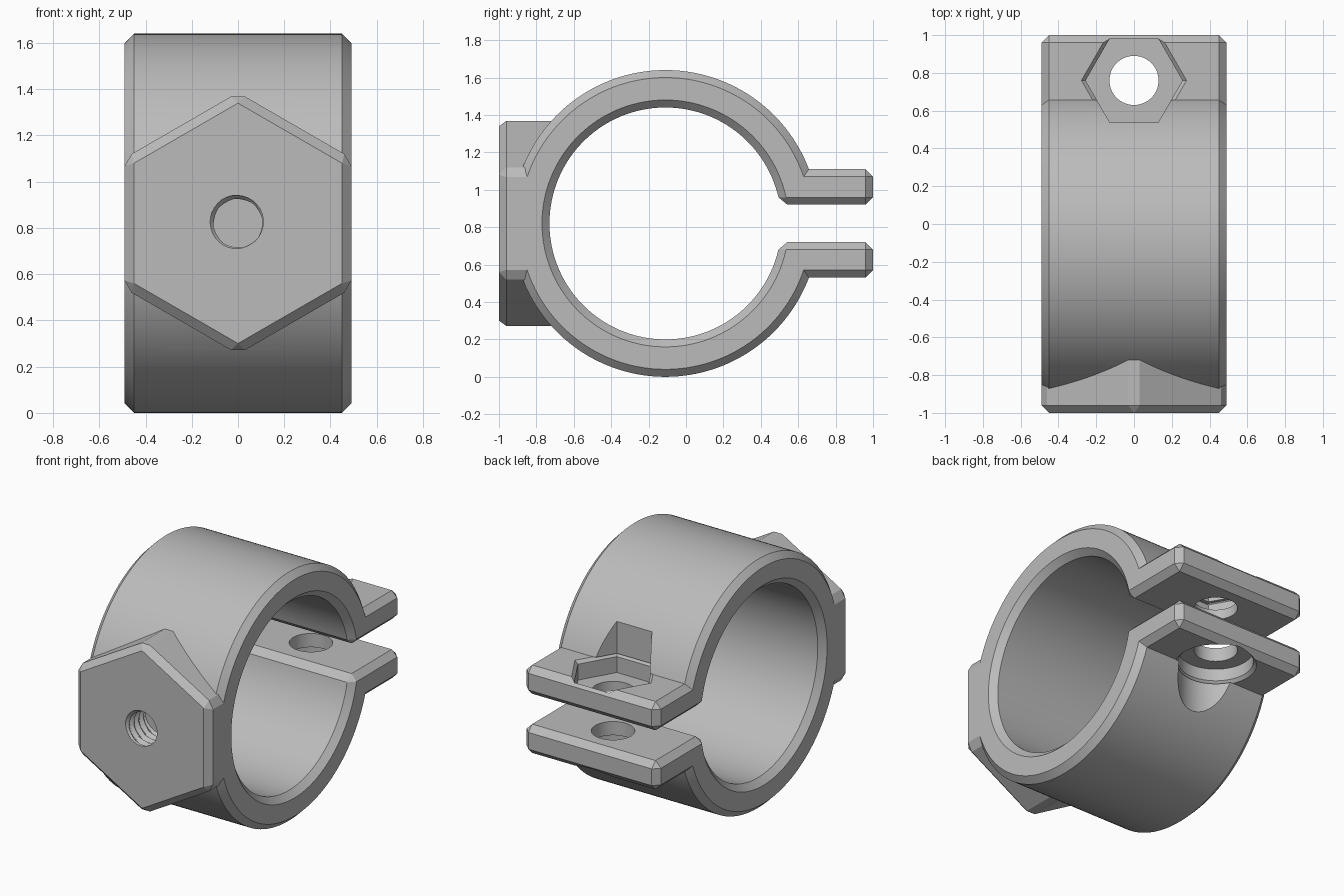
import bpy, bmesh, math

if "Cube" in bpy.data.objects:
    bpy.data.objects.remove(bpy.data.objects["Cube"])

CY, CZ = -0.11, 0.82          # ring axis (runs along x)
W, C = 0.49, 0.04             # half width and chamfer size
grey = bpy.data.materials.new("mid_grey")
grey.diffuse_color = (0.5, 0.5, 0.5, 1)
grey.use_nodes = True
grey.node_tree.nodes["Principled BSDF"].inputs["Base Color"].default_value = grey.diffuse_color


def loft(name, sections):
    """Solid skin through equal-length loops of points, capped at both ends."""
    bm = bmesh.new()
    loops = [[bm.verts.new(p) for p in s] for s in sections]
    n = len(loops[0])
    for a, b in zip(loops, loops[1:]):
        for i in range(n):
            j = (i + 1) % n
            bm.faces.new((a[i], a[j], b[j], b[i]))
    bm.faces.new(loops[0][::-1])
    bm.faces.new(loops[-1])
    bmesh.ops.remove_doubles(bm, verts=bm.verts, dist=1e-5)
    bmesh.ops.recalc_face_normals(bm, faces=bm.faces)
    me = bpy.data.meshes.new(name)
    bm.to_mesh(me)
    bm.free()
    ob = bpy.data.objects.new(name, me)
    me.materials.append(grey)
    bpy.context.collection.objects.link(ob)
    return ob


def combine(ob, other, op):
    """Apply a boolean and discard the helper."""
    bpy.context.view_layer.objects.active = ob
    m = ob.modifiers.new(op, 'BOOLEAN')
    m.operation, m.solver, m.object = op, 'EXACT', other
    bpy.ops.object.modifier_apply(modifier=m.name)
    bpy.data.objects.remove(other)


def arc(r, a0, a1, n=72):
    return [(CY + r * math.cos(a0 + (a1 - a0) * i / n),
             CZ + r * math.sin(a0 + (a1 - a0) * i / n)) for i in range(n + 1)]


def clamp_profile(d):
    """C-shaped outline with two tabs, shrunk by d; corners cut by C - d."""
    R, r, k = 0.82 - d, 0.62 + d, C - d
    top, bot, end = 1.11 - d, 0.92 + d, 1.0 - d
    half = arc(R, math.pi, math.asin((top - CZ) / R))
    half += [(end - k, top), (end, top - k), (end, bot + k), (end - k, bot)]
    y_in = CY + math.sqrt(r * r - (bot - CZ) ** 2)
    half.append((y_in + k, bot))
    half += arc(r, math.asin((bot + k - CZ) / r), math.pi)
    return half + [(y, 2 * CZ - z) for y, z in half[-2:0:-1]]


def hexagon(apothem, cut, turn):
    """Hexagon whose corners are cut back along the sides."""
    R = apothem / math.cos(math.pi / 6)
    p = [(R * math.cos(turn + i * math.pi / 3), R * math.sin(turn + i * math.pi / 3))
         for i in range(6)]
    t, out = cut / R, []
    for i in range(6):
        for q in (p[i - 1], p[(i + 1) % 6]):
            out.append(tuple(a + (b - a) * t for a, b in zip(p[i], q)))
    return out


def circle(r, n=64):
    return [(r * math.cos(2 * math.pi * i / n), r * math.sin(2 * math.pi * i / n))
            for i in range(n)]


def vertical(name, levels):
    """Solid around the bolt axis from (outline, height) pairs."""
    return loft(name, [[(x, 0.76 + y, z) for x, y in pts] for pts, z in levels])


# clamp ring with tabs, chamfered on both side faces
clamp = loft("ring_clamp", [[(x, y, z) for y, z in clamp_profile(d)]
                            for x, d in ((-W, C), (-W + C, 0), (W - C, 0), (W, C))])

# hexagonal boss on the front, hollowed to follow the bore
boss = loft("hex_boss", [[(x, y, CZ + z) for x, z in hexagon(a, cut, math.pi / 2)]
                         for y, a, cut in ((-0.7, W, 0.035), (-0.96, W, 0.035),
                                           (-1.0, W - C, 0))])
bore = loft("bore_cutter", [[(x, CY + y, CZ + z) for y, z in circle(0.70, 144)]
                            for x in (-1, 1)])
combine(boss, bore, 'DIFFERENCE')
combine(clamp, boss, 'UNION')

# bolt hole through both tabs
combine(clamp, vertical("bolt_cutter", [(circle(0.13), 0.3), (circle(0.13), 1.3)]),
        'DIFFERENCE')

# nut pocket above, with a small lead-in at the rim
h1, h2 = hexagon(0.222, 0, 0), hexagon(0.242, 0, 0)
combine(clamp, vertical("nut_cutter", [(h1, 0.985), (h1, 1.7)]), 'DIFFERENCE')
combine(clamp, vertical("nut_rim_cutter", [(h1, 1.09), (h2, 1.111)]), 'DIFFERENCE')

# round bolt head seat below
combine(clamp, vertical("head_cutter", [(circle(0.225), -0.1), (circle(0.225), 0.63)]),
        'DIFFERENCE')
combine(clamp, vertical("head_rim_cutter", [(circle(0.245), 0.529), (circle(0.225), 0.55)]),
        'DIFFERENCE')

# blind threaded hole in the boss
PITCH, SEG, STEP = 0.05, 32, 8


def thread_loop(y):
    pts = []
    for i in range(SEG):
        f = (i / SEG + y / PITCH + 0.125) % 1
        r = 0.104 + 0.022 * (1 - abs(2 * f - 1))
        a = 2 * math.pi * i / SEG
        pts.append((r * math.cos(a), y, CZ + r * math.sin(a)))
    return pts


combine(clamp, loft("thread_cutter", [thread_loop(-1.023 + k * PITCH / STEP)
                                      for k in range(37)]), 'DIFFERENCE')

# smooth curves, crisp chamfers
bpy.ops.object.select_all(action='DESELECT')
clamp.select_set(True)
bpy.context.view_layer.objects.active = clamp
bpy.ops.object.shade_smooth_by_angle(angle=math.radians(20))
